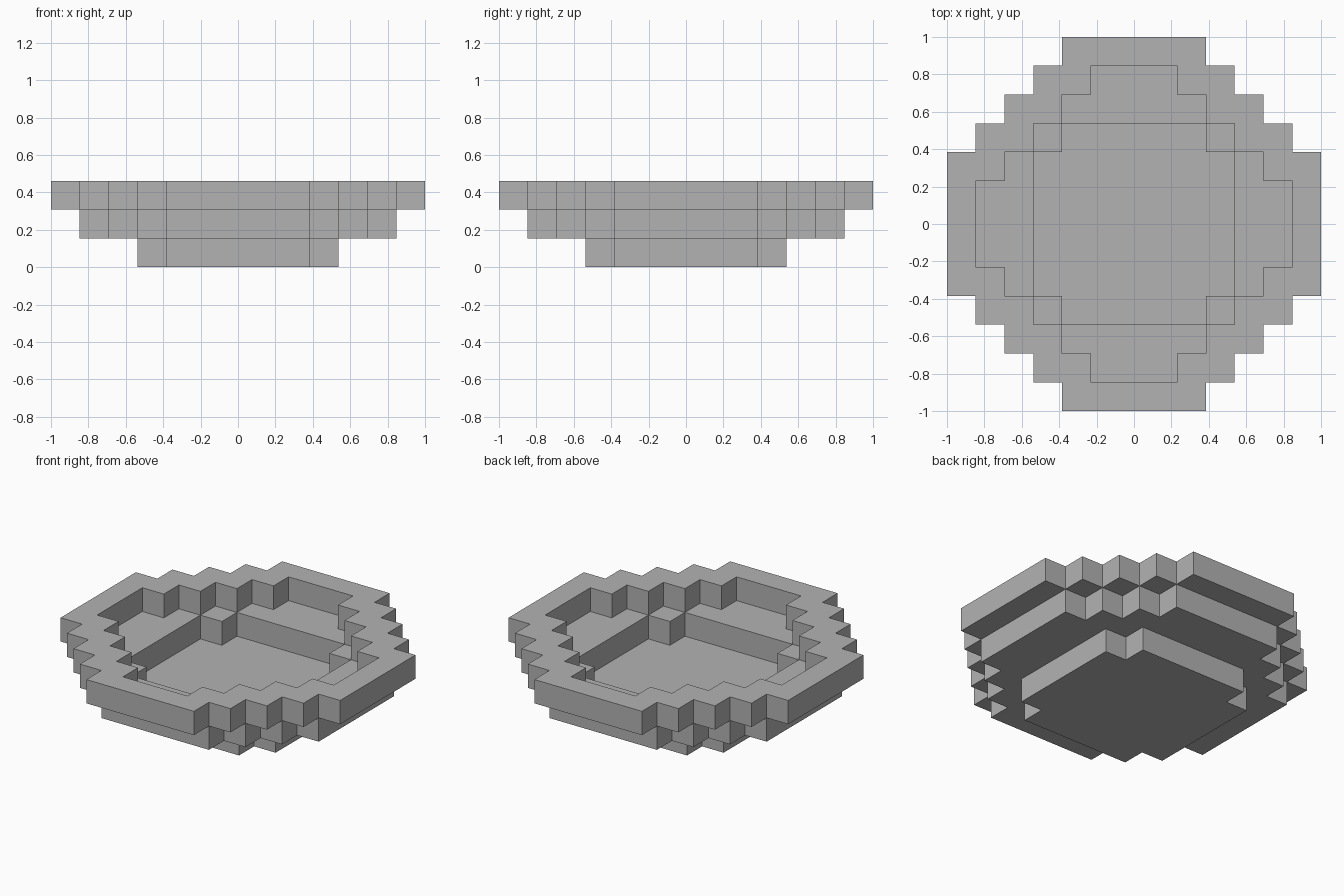
import bpy
import bmesh
import math

cube = bpy.data.objects.get("Cube")
if cube:
    bpy.data.objects.remove(cube, do_unlink=True)

UNIT = 2 / 13          # edge of one block
REACH = 6              # blocks from the centre to the rim

grey = bpy.data.materials.new("stone_grey")
grey.use_nodes = True
grey.diffuse_color = (0.45, 0.45, 0.45, 1)
bsdf = next(n for n in grey.node_tree.nodes if n.type == "BSDF_PRINCIPLED")
bsdf.inputs["Base Color"].default_value = grey.diffuse_color
bsdf.inputs["Roughness"].default_value = 0.8


def stepped(side, diagonal):
    """Cells of a square with stair-stepped corners."""
    span = range(-REACH, REACH + 1)
    return {(i, j) for i in span for j in span
            if max(abs(i), abs(j)) <= side and abs(i) + abs(j) <= diagonal}


# One layer of blocks per part, from the ground up
layers = {
    "basin_floor": stepped(3, 5),
    "basin_wall": stepped(5, 7) - stepped(3, 5),
    "rim": stepped(6, 8) - stepped(5, 6),
}
solid = {(i, j, k) for k, cells in enumerate(layers.values()) for i, j in cells}


def add_block_face(bm, cell, axis, sign):
    """Square on one side of a block, wound to face outwards."""
    u, v = (axis + 1) % 3, (axis + 2) % 3
    corners = [(-1, -1), (1, -1), (1, 1), (-1, 1)]
    verts = []
    for a, b in corners[::sign]:
        p = [cell[0], cell[1], cell[2] + 0.5]
        p[axis] += sign / 2
        p[u] += a / 2
        p[v] += b / 2
        verts.append(bm.verts.new([c * UNIT for c in p]))
    bm.faces.new(verts)


def build_layer(name, level, cells):
    bm = bmesh.new()
    for i, j in sorted(cells):
        for axis in range(3):
            for sign in (-1, 1):
                neighbour = [i, j, level]
                neighbour[axis] += sign
                if tuple(neighbour) not in solid:
                    add_block_face(bm, (i, j, level), axis, sign)
    # Weld the squares and merge flat areas into large faces
    bmesh.ops.remove_doubles(bm, verts=bm.verts, dist=UNIT / 100)
    bmesh.ops.dissolve_limit(bm, angle_limit=math.radians(1),
                             verts=bm.verts, edges=bm.edges)
    mesh = bpy.data.meshes.new(name)
    bm.to_mesh(mesh)
    bm.free()
    mesh.materials.append(grey)
    bpy.context.collection.objects.link(bpy.data.objects.new(name, mesh))


for level, (name, cells) in enumerate(layers.items()):
    build_layer(name, level, cells)
